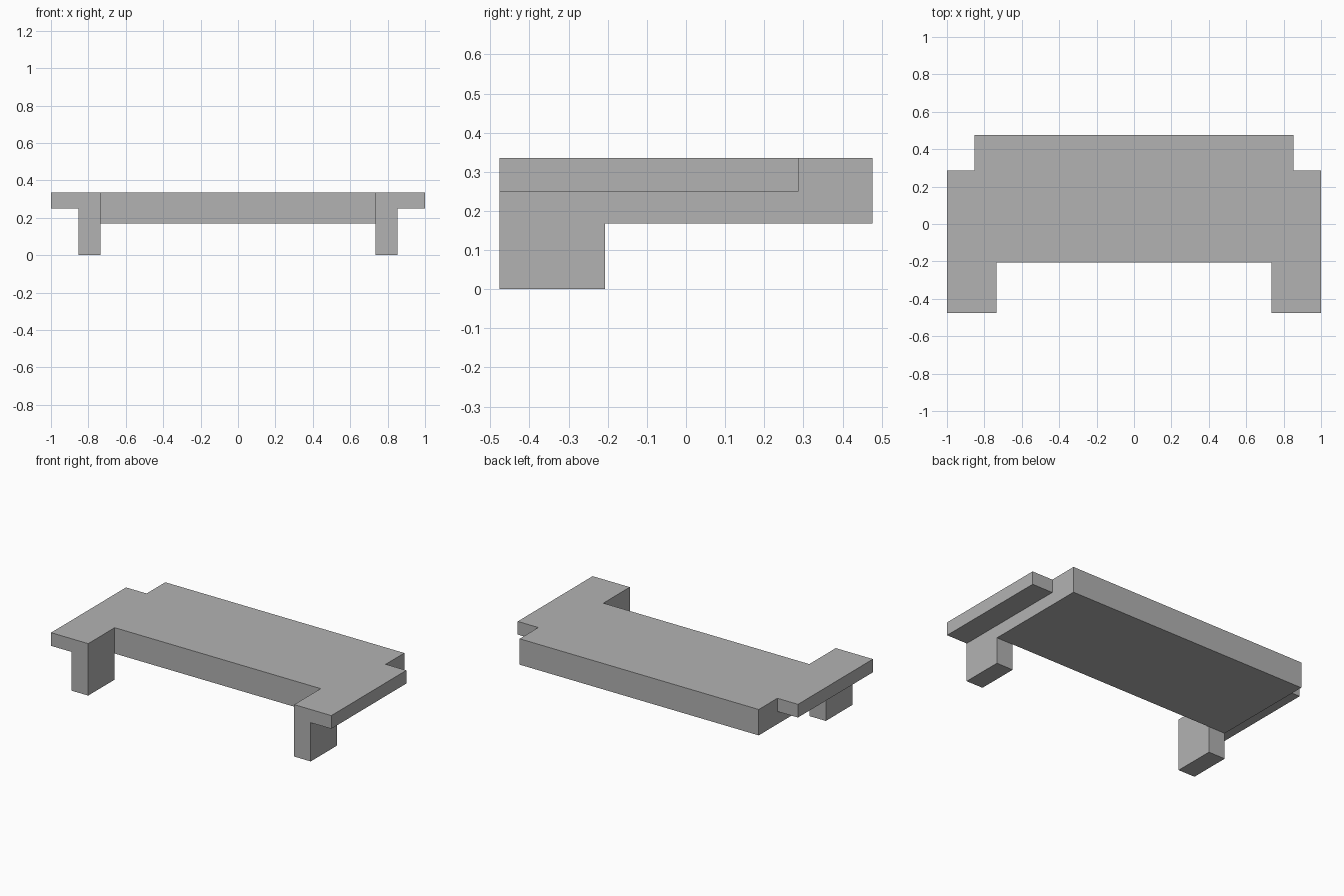
import bpy
import bmesh
from mathutils import Vector

cube = bpy.data.objects.get("Cube")
if cube:
    bpy.data.objects.remove(cube, do_unlink=True)

# Single plain grey
grey = bpy.data.materials.new("plain_grey")
grey.use_nodes = True
colour = (0.448, 0.448, 0.448, 1)
grey.diffuse_color = colour
grey.node_tree.nodes["Principled BSDF"].inputs["Base Color"].default_value = colour

# Shared dimensions
DECK_X, LEG_X, WING_X = 0.853, 0.735, 1.0
FRONT, STEP, WING_BACK, BACK = -0.477, -0.207, 0.287, 0.477
DECK_Z, WING_Z, TOP = 0.168, 0.25, 0.335


def box(name, low, high, open_side=None):
    """Box between two corners; open_side is the normal of a hidden face to drop."""
    low, high = Vector(low), Vector(high)
    bm = bmesh.new()
    bmesh.ops.create_cube(bm, size=1)
    bmesh.ops.scale(bm, vec=high - low, verts=bm.verts)
    bmesh.ops.translate(bm, vec=(low + high) / 2, verts=bm.verts)
    if open_side:
        bm.normal_update()
        hidden = [f for f in bm.faces if f.normal.dot(Vector(open_side)) > 0.9]
        bmesh.ops.delete(bm, geom=hidden, context='FACES')
    mesh = bpy.data.meshes.new(name)
    bm.to_mesh(mesh)
    bm.free()
    mesh.materials.append(grey)
    obj = bpy.data.objects.new(name, mesh)
    bpy.context.scene.collection.objects.link(obj)
    return obj


# Thick main slab
box("deck", (-DECK_X, STEP, DECK_Z), (DECK_X, BACK, TOP))

# Front legs and thin side ledges, mirrored left and right
for side, s in (("left", 1), ("right", -1)):
    leg_x = sorted((s * LEG_X, s * DECK_X))
    box(side + "_front_leg", (leg_x[0], FRONT, 0), (leg_x[1], STEP, TOP))
    ledge_x = sorted((s * DECK_X, s * WING_X))
    box(side + "_side_ledge", (ledge_x[0], FRONT, WING_Z),
        (ledge_x[1], WING_BACK, TOP), open_side=(-s, 0, 0))
